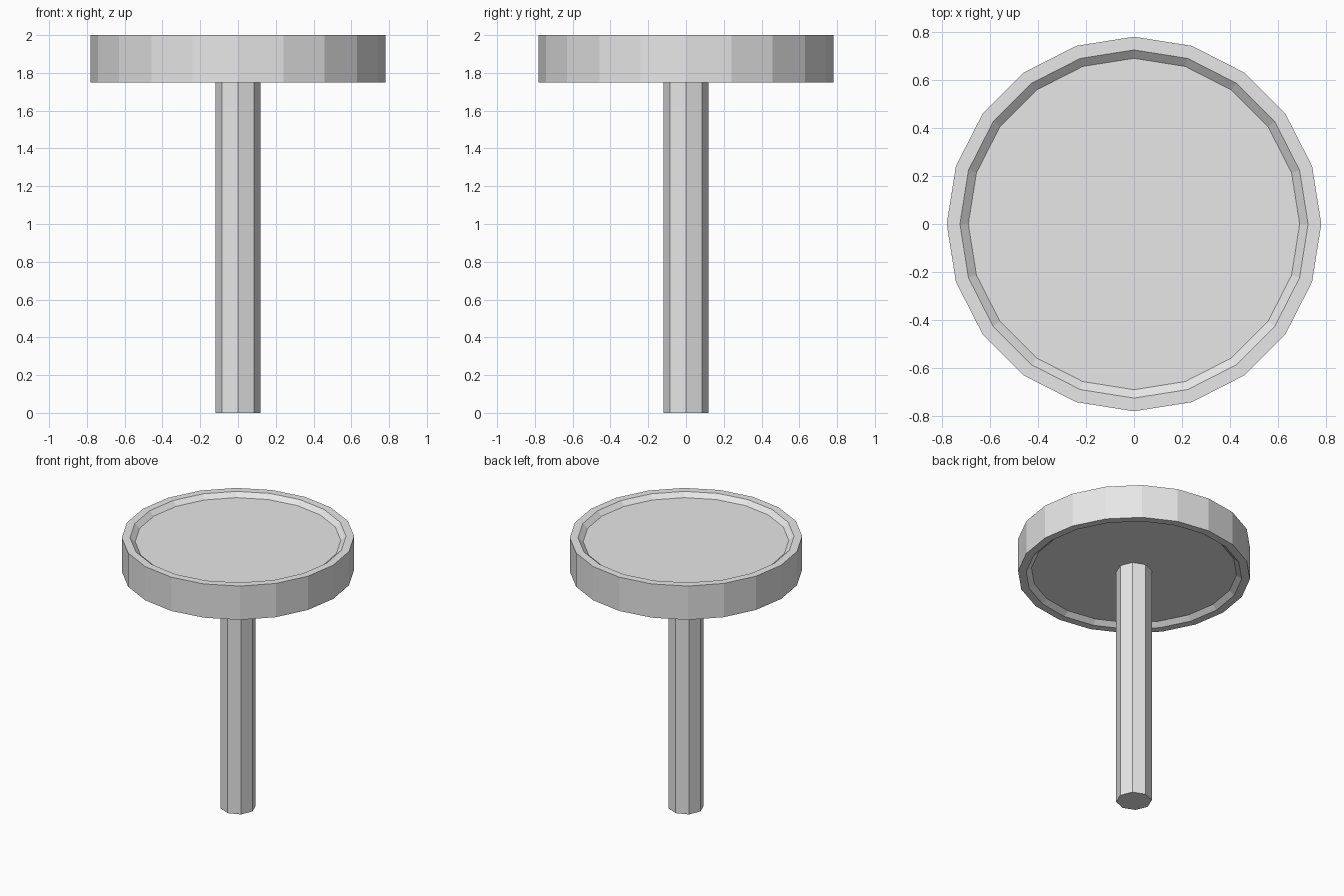
import bpy
import math

cube = bpy.data.objects.get("Cube")
if cube:
    bpy.data.objects.remove(cube, do_unlink=True)

grey = bpy.data.materials.new("light_grey")
grey.use_nodes = True
colour = (0.8, 0.8, 0.8, 1)
grey.diffuse_color = colour
grey.node_tree.nodes["Principled BSDF"].inputs["Base Color"].default_value = colour


def lathe(name, profile, sides):
    """Spin (radius, height) points around z, closing both ends with flat caps."""
    verts = []
    for r, z in profile:
        for i in range(sides):
            a = math.tau * i / sides
            verts.append((r * math.cos(a), r * math.sin(a), z))
    faces = [list(reversed(range(sides)))]
    for k in range(len(profile) - 1):
        low, high = k * sides, (k + 1) * sides
        for i in range(sides):
            j = (i + 1) % sides
            faces.append((low + i, low + j, high + j, high + i))
    faces.append(list(range(len(verts) - sides, len(verts))))
    mesh = bpy.data.meshes.new(name)
    mesh.from_pydata(verts, [], faces)
    mesh.materials.append(grey)
    obj = bpy.data.objects.new(name, mesh)
    bpy.context.collection.objects.link(obj)
    return obj


# Round top with a shallow sloped recess on both sides
bottom, top, recess = 1.75, 2.0, 0.03
rim = [(0.69, recess), (0.725, 0), (0.78, 0)]
lathe("round_top",
      [(r, bottom + d) for r, d in rim] + [(r, top - d) for r, d in reversed(rim)],
      20)

# Octagonal post, reaching into the lower recess
lathe("post", [(0.12, 0), (0.12, bottom + recess)], 8)
